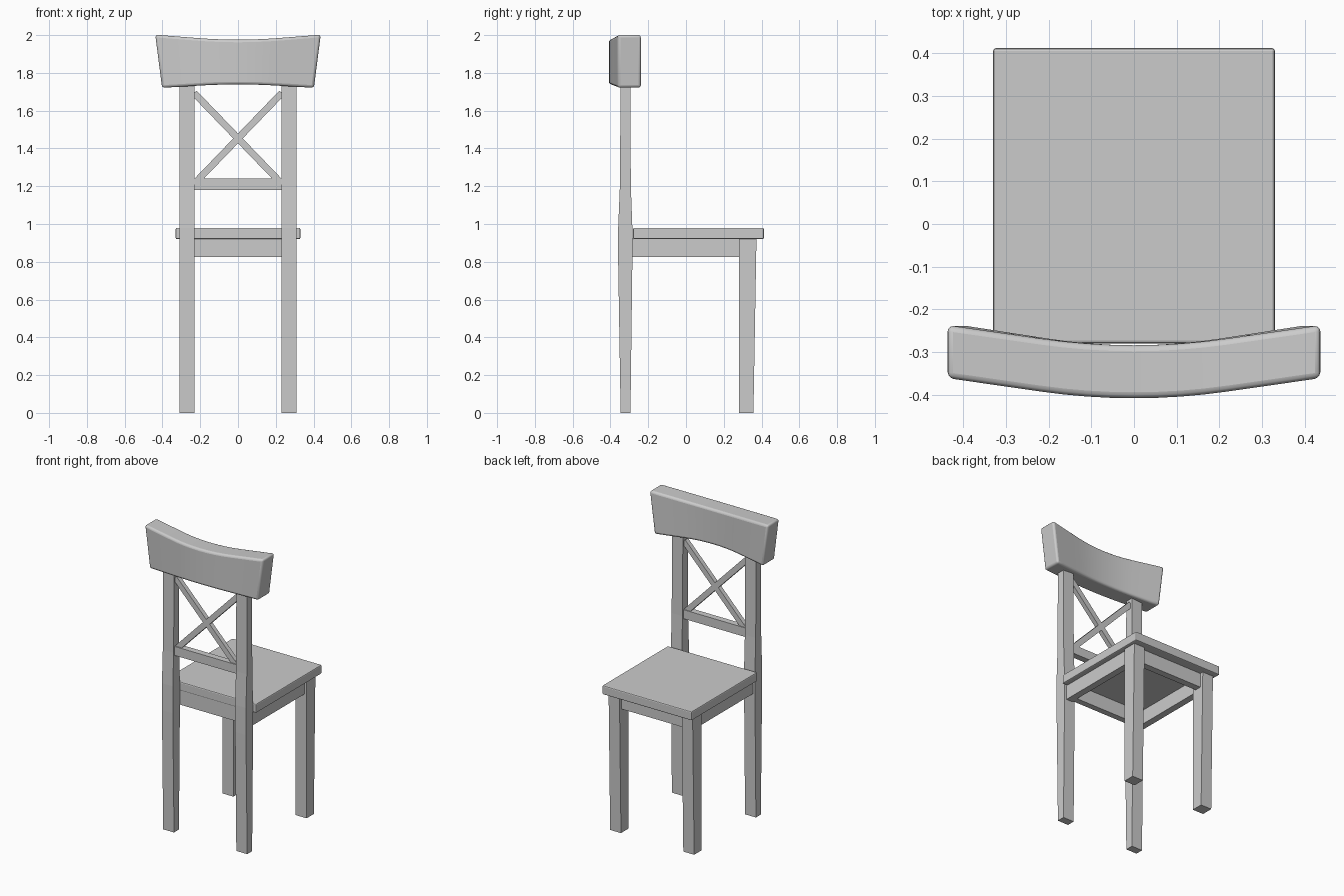
import bpy, bmesh, math
from mathutils import Matrix

if "Cube" in bpy.data.objects:
    bpy.data.objects.remove(bpy.data.objects["Cube"])


def finish(name, bm, bevel=0.0, segments=2):
    bmesh.ops.recalc_face_normals(bm, faces=bm.faces)
    mesh = bpy.data.meshes.new(name)
    bm.to_mesh(mesh)
    bm.free()
    ob = bpy.data.objects.new(name, mesh)
    bpy.context.collection.objects.link(ob)
    if bevel:
        mod = ob.modifiers.new("Bevel", 'BEVEL')
        mod.width, mod.segments = bevel, segments
        mod.limit_method, mod.angle_limit = 'ANGLE', math.radians(40)
    return ob


def loft(name, rings, bevel=0.0, segments=2):
    """Skin a row of four-cornered sections and cap both ends."""
    bm = bmesh.new()
    rows = [[bm.verts.new(p) for p in ring] for ring in rings]
    for a, b in zip(rows, rows[1:]):
        for i in range(4):
            j = (i + 1) % 4
            bm.faces.new((a[i], a[j], b[j], b[i]))
    bm.faces.new(rows[0])
    bm.faces.new(rows[-1])
    return finish(name, bm, bevel, segments)


def rect(x0, x1, y0, y1, z):
    return [(x0, y0, z), (x1, y0, z), (x1, y1, z), (x0, y1, z)]


def box(name, x, y, z, bevel=0.0):
    return loft(name, [rect(*x, *y, z[0]), rect(*x, *y, z[1])], bevel)


def leg(name, side, levels):
    """Leg with a tapering depth; levels are (y0, y1, z)."""
    x0, x1 = sorted((side * 0.23, side * 0.31))
    return loft(name, [rect(x0, x1, *lv) for lv in levels])


# Seat
box("seat", (-0.33, 0.33), (-0.28, 0.412), (0.92, 0.98), 0.007)

# Legs, backrest posts and side aprons
for side, tag in ((-1, "left"), (1, "right")):
    leg("back_post_" + tag, side, [(-0.346, -0.294, 0), (-0.359, -0.284, 0.8),
                                   (-0.359, -0.284, 0.98), (-0.350, -0.292, 1.2),
                                   (-0.346, -0.295, 1.76)])
    leg("seat_leg_" + tag, side, [(0.28, 0.357, 0), (0.28, 0.373, 0.92)])
    box("side_apron_" + tag, sorted((side * 0.25, side * 0.295)),
        (-0.29, 0.285), (0.825, 0.922))

# Cross aprons
box("post_apron", (-0.255, 0.255), (-0.276, -0.236), (0.825, 0.922))
box("leg_apron", (-0.255, 0.255), (0.305, 0.35), (0.825, 0.922))

# Backrest lower rail
box("lower_rail", (-0.235, 0.235), (-0.342, -0.3), (1.18, 1.24))

# Crossed braces
for side, tag in ((-1, "falling"), (1, "rising")):
    bm = bmesh.new()
    bmesh.ops.create_cube(bm, size=1, matrix=(
        Matrix.Translation((0, -0.32, 1.453)) @
        Matrix.Rotation(-side * math.radians(46), 4, 'Y') @
        Matrix.Diagonal((0.67, 0.03, 0.036, 1))))
    finish("brace_" + tag, bm)


# Curved, flared top rail
def bow(t):
    """0 in the middle, 1 at the ends: a soft bend running into straight ends."""
    k = 0.5
    t = abs(t)
    return (t * t / (2 * k) if t < k else t - k / 2) / (1 - k / 2)


sections = []
for i in range(17):
    t = i / 8 - 1
    c = bow(t)
    yf, yb = -0.408 + 0.047 * c, -0.284 + 0.047 * c
    top, bot = 1.976 + 0.026 * c, 1.739 - 0.018 * c
    xt, xb = 0.438 * t, 0.402 * t
    sections.append([(xb, yf, bot), (xb, yb, bot), (xt, yb, top), (xt, yf, top)])
rail = loft("top_rail", sections, 0.014, 3)
bpy.context.view_layer.objects.active = rail
rail.select_set(True)
bpy.ops.object.shade_smooth_by_angle(angle=math.radians(40))
